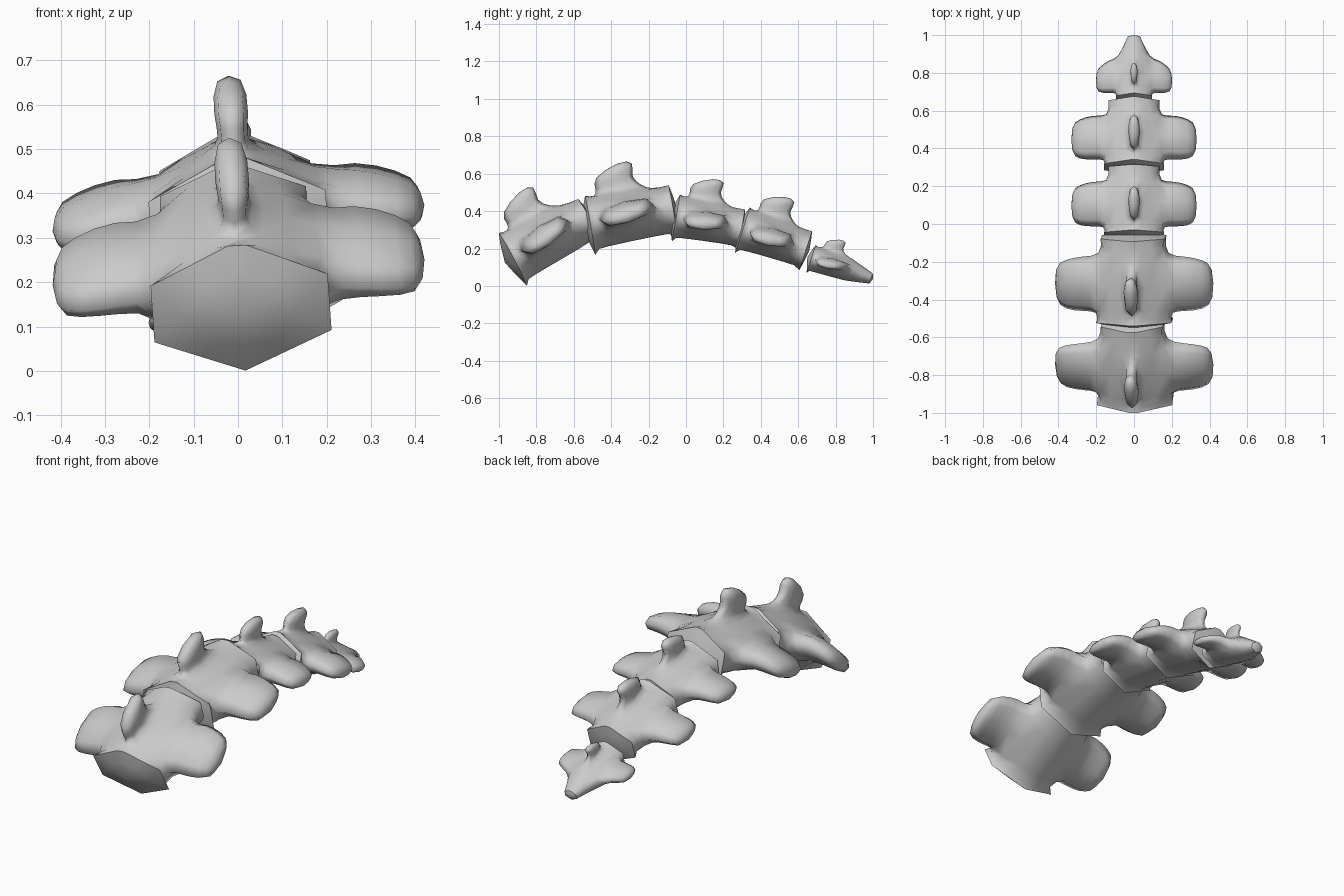
import bpy, bmesh, math

if "Cube" in bpy.data.objects:
    bpy.data.objects.remove(bpy.data.objects["Cube"])

# wing stages: distance out, front y, rear y, centre z, half thickness
WING = [(.27, -.158, .142, .02, .06), (.365, -.152, .122, .005, .05), (.42, -.105, .08, -.012, .034)]
# spine stages: front y, front z, rear y, rear z, half width
SPINE = [(-.145, .18, .095, .165, .03), (-.155, .245, .05, .215, .04), (-.005, .31, .08, .298, .034)]


def vertebra(name, y, z, pitch, roll, scale, rear=(.24, .17, .138), back=.145, sweep=0):
    bm = bmesh.new()
    ce = bm.edges.layers.float.new("crease_edge")
    cv = bm.verts.layers.float.new("crease_vert")

    def skin(a, b, skip=()):
        n = len(a)
        for i in range(n):
            if i not in skip:
                j = (i + 1) % n
                bm.faces.new((a[i], a[j], b[j], b[i]))

    # body: six-sided rings with a narrow flat on top
    rings = []
    for ry, w, h, t, up in [(-.21, .2, .16, .02, .45), (-.16, .195, .147, .055, .6),
                            (back, .175, .135, .055, .6), (*rear, .02, .45)]:
        pts = [(t, h), (w, up * h), (w, -.45 * h), (0, -h), (-w, -.45 * h), (-w, up * h), (-t, h)]
        rings.append([bm.verts.new((px, ry, pz)) for px, pz in pts])
    skin(rings[0], rings[1])
    skin(rings[1], rings[2], skip=(1, 4, 6))
    skin(rings[2], rings[3])

    # domed ends meeting the next bone: hard front rim, softer rear rim
    for ring, dome, crease in ((rings[0], -.06, .95), (rings[3], .03, .6)):
        c = bm.verts.new((0, ring[0].co.y + dome, 0))
        for i in range(7):
            bm.faces.new((ring[i], ring[(i + 1) % 7], c))
            ring[i][cv] = crease
            e = bm.edges.get((ring[i], ring[(i + 1) % 7]))
            e[ce] = crease
            e.smooth = False

    def grow(i, stages):
        j = (i + 1) % 7
        loop = [rings[1][i], rings[1][j], rings[2][j], rings[2][i]]
        for s in stages:
            new = [bm.verts.new(p) for p in s]
            skin(loop, new)
            loop = new
        bm.faces.new(loop)

    # side wings
    right, left = [], []
    for px, y0, y1, c, t in WING:
        y1 += sweep * (.43 - px) / .16
        q = [(y0, c + .12 * y0 + t), (y0, c + .12 * y0 - t),
             (y1, c + .12 * y1 - t), (y1, c + .12 * y1 + t)]
        right.append([(px, a, b) for a, b in q])
        left.append([(-px, q[k][0], q[k][1]) for k in (1, 0, 3, 2)])
    grow(1, right)
    grow(4, left)
    # top spine
    s = sweep * .5
    grow(6, [[(-w, a + s, b), (w, a + s, b), (w, c + s, d), (-w, c + s, d)] for a, b, c, d, w in SPINE])

    bmesh.ops.recalc_face_normals(bm, faces=bm.faces)
    for f in bm.faces:
        f.smooth = True
    me = bpy.data.meshes.new(name)
    bm.to_mesh(me)
    bm.free()
    ob = bpy.data.objects.new(name, me)
    bpy.context.collection.objects.link(ob)
    ob.location = (0, y, z)
    ob.rotation_euler = (math.radians(pitch), math.radians(roll), 0)
    ob.scale = (scale,) * 3
    sub = ob.modifiers.new("soften", 'SUBSURF')
    sub.levels = sub.render_levels = 1
    sub.use_limit_surface = False


# chain of bones from the thick end to the tip
vertebra("large_vertebra_front", -.74, .24, 28, -4, 1, rear=(.25, .165, .12))
vertebra("large_vertebra_rear", -.305, .36, 10, -4, 1)
vertebra("small_vertebra_front", .11, .335, -10, 0, .79)
vertebra("small_vertebra_rear", .46, .247, -18, 0, .79)
vertebra("tip_vertebra", .765, .113, -18, 0, .48, rear=(.49, .07, .06), back=.25, sweep=.07)
